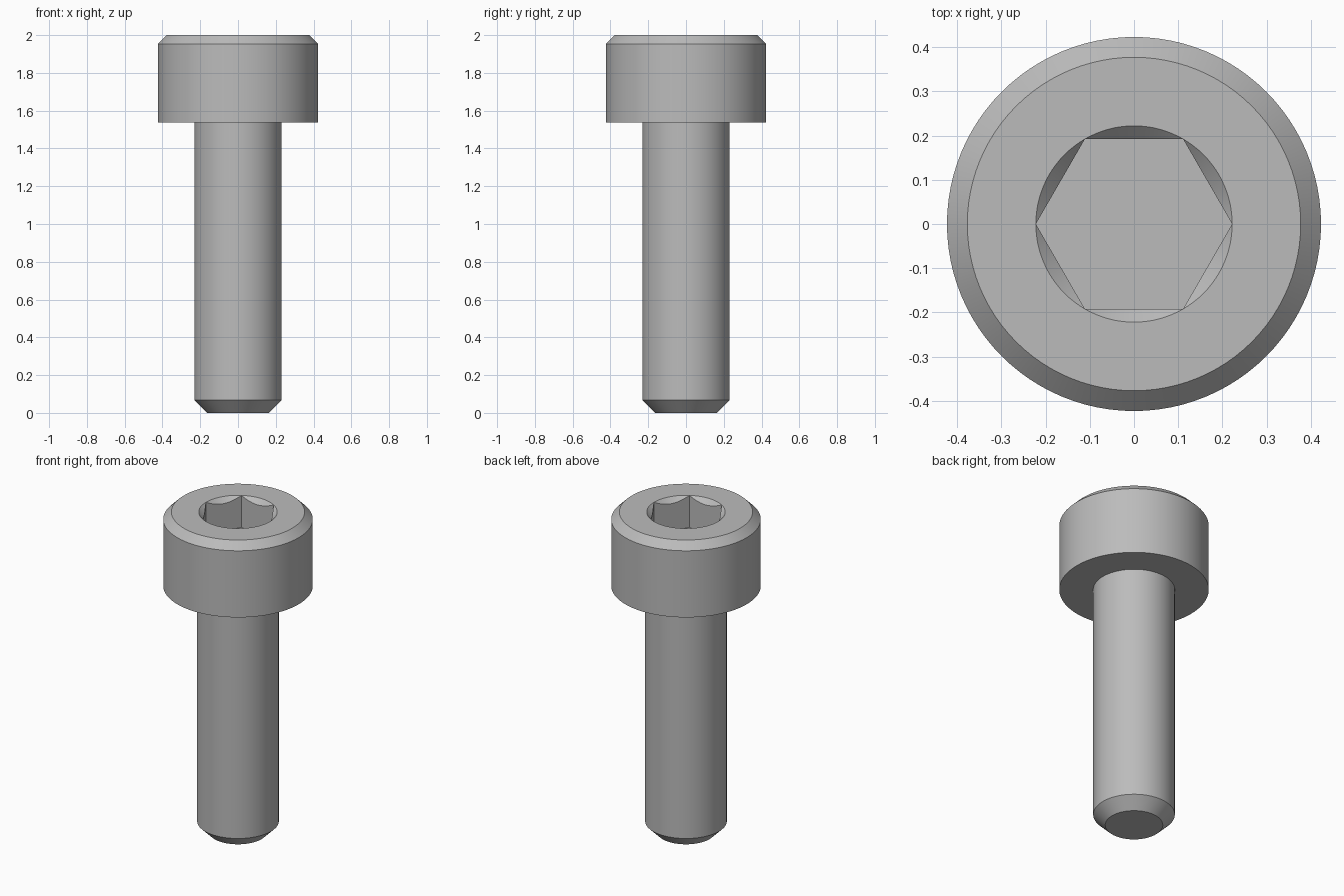
import bpy, bmesh
from math import cos, sin, pi, radians

SEG = 96                 # divisible by 6 so the socket corners land on vertices
SHANK_R, TIP_R = 0.231, 0.163
HEAD_R, HEAD_Z, TOP = 0.423, 1.538, 2.0
BEVEL = 0.046
HEX_R, FLOOR_Z = 0.222, 1.80

cube = bpy.data.objects.get("Cube")
if cube:
    bpy.data.objects.remove(cube, do_unlink=True)

steel = bpy.data.materials.new("grey_steel")
steel.use_nodes = True
colour = (0.5, 0.5, 0.5, 1)
steel.diffuse_color = colour
steel.node_tree.nodes["Principled BSDF"].inputs["Base Color"].default_value = colour


def circle(r, z):
    return lambda a: (r * cos(a), r * sin(a), z)


def hex_radius(a):
    return HEX_R * cos(pi / 6) / cos(a % (pi / 3) - pi / 6)


def hexagon(height):
    return lambda a: (hex_radius(a) * cos(a), hex_radius(a) * sin(a), height(hex_radius(a)))


def loft(name, sections, cap_first=False, cap_last=False):
    """Skin a stack of closed sections, each a function of the angle."""
    bm = bmesh.new()
    rings = [[bm.verts.new(s(2 * pi * i / SEG)) for i in range(SEG)] for s in sections]
    for low, high in zip(rings, rings[1:]):
        for i in range(SEG):
            j = (i + 1) % SEG
            bm.faces.new((low[i], low[j], high[j], high[i]))
    if cap_first:
        bm.faces.new(rings[0][::-1])
    if cap_last:
        bm.faces.new(rings[-1])
    bmesh.ops.remove_doubles(bm, verts=bm.verts, dist=1e-5)
    mesh = bpy.data.meshes.new(name)
    bm.to_mesh(mesh)
    bm.free()
    mesh.materials.append(steel)
    obj = bpy.data.objects.new(name, mesh)
    bpy.context.collection.objects.link(obj)
    bpy.ops.object.select_all(action="DESELECT")
    obj.select_set(True)
    bpy.context.view_layer.objects.active = obj
    bpy.ops.object.shade_smooth_by_angle(angle=radians(30))
    return obj


# Shank with a chamfered tip
loft("shank", [circle(TIP_R, 0), circle(SHANK_R, SHANK_R - TIP_R),
               circle(SHANK_R, HEAD_Z)], cap_first=True)

# Head: underside, wall, bevel, top, countersunk hexagonal socket and its floor
loft("socket_head", [
    circle(SHANK_R, HEAD_Z),
    circle(HEAD_R, HEAD_Z),
    circle(HEAD_R, TOP - BEVEL),
    circle(HEAD_R - BEVEL, TOP),
    circle(HEX_R, TOP),
    hexagon(lambda r: TOP - (HEX_R - r)),
    hexagon(lambda r: FLOOR_Z),
], cap_last=True)
